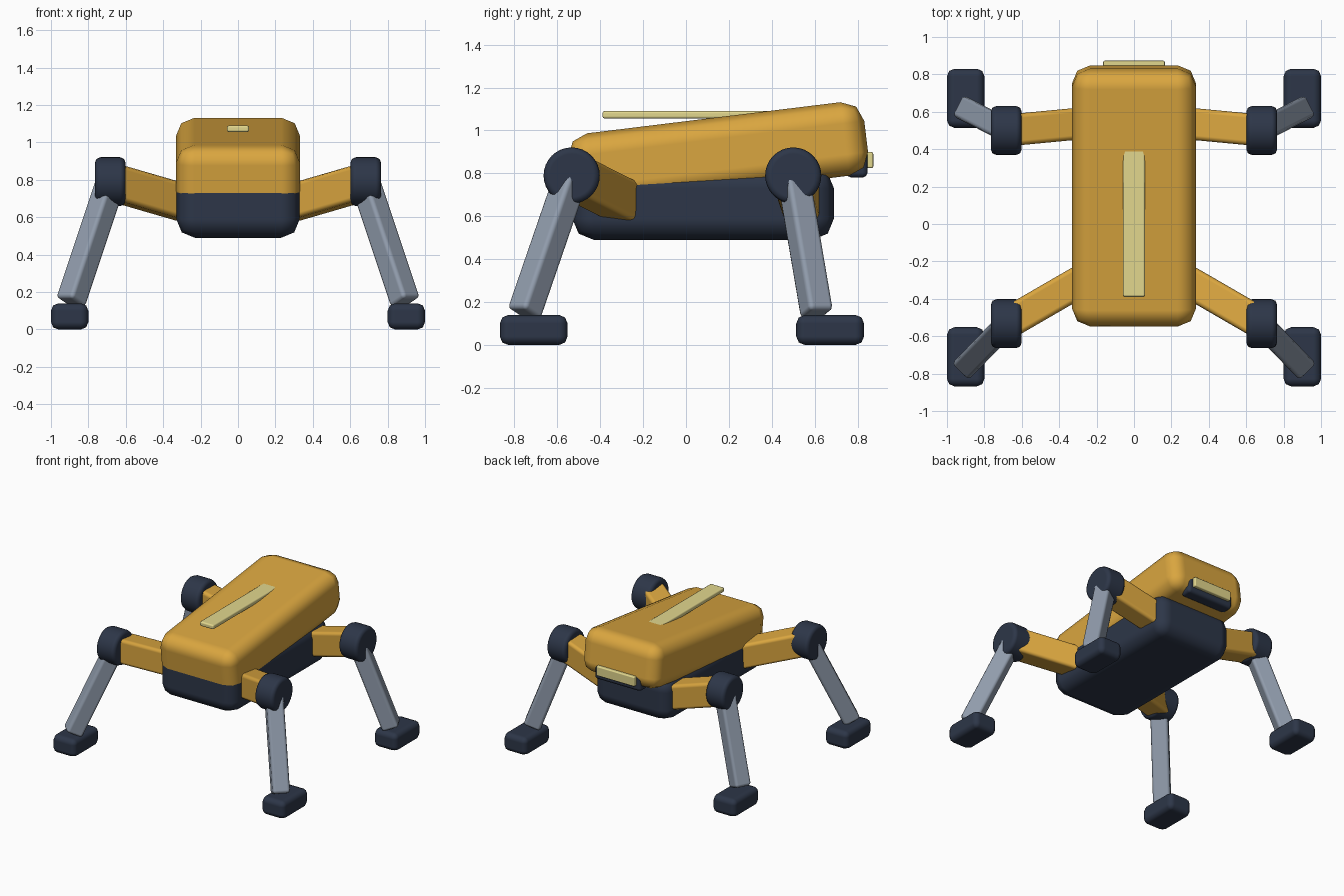
import bpy
import bmesh
import math
from mathutils import Matrix, Vector

cube = bpy.data.objects.get("Cube")
if cube:
    bpy.data.objects.remove(cube, do_unlink=True)


def make_material(name, rgb):
    mat = bpy.data.materials.new(name)
    mat.use_nodes = True
    mat.diffuse_color = (*rgb, 1)
    bsdf = next(n for n in mat.node_tree.nodes if n.type == 'BSDF_PRINCIPLED')
    bsdf.inputs["Base Color"].default_value = (*rgb, 1)
    return mat


YELLOW = make_material("warm yellow", (0.70, 0.38, 0.05))
NAVY = make_material("dark navy", (0.026, 0.037, 0.065))
STEEL = make_material("blue grey", (0.28, 0.33, 0.41))
LAMP = make_material("pale lamp", (0.76, 0.68, 0.27))


def finish(name, bm, matrix, mat, bevel):
    """Turn a bmesh into a smooth object with rounded edges."""
    mesh = bpy.data.meshes.new(name)
    bm.to_mesh(mesh)
    bm.free()
    mesh.shade_smooth()
    mesh.materials.append(mat)
    obj = bpy.data.objects.new(name, mesh)
    obj.matrix_world = matrix
    bpy.context.collection.objects.link(obj)
    mod = obj.modifiers.new("rounded edges", 'BEVEL')
    mod.width = bevel
    mod.segments = 2
    mod.limit_method = 'ANGLE'
    mod.harden_normals = True
    return obj


def box(name, size, matrix, mat, bevel):
    bm = bmesh.new()
    bmesh.ops.create_cube(bm, size=1)
    bmesh.ops.scale(bm, vec=size, verts=bm.verts)
    return finish(name, bm, matrix, mat, bevel)


def block(name, size, centre, mat, bevel, tilt=0):
    matrix = Matrix.Translation(centre) @ Matrix.Rotation(tilt, 4, 'X')
    return box(name, size, matrix, mat, bevel)


def beam(name, start, end, width, height, mat, bevel):
    """Box running between two points, kept upright."""
    start, end = Vector(start), Vector(end)
    turn = (end - start).to_track_quat('Z', 'Y').to_matrix().to_4x4()
    matrix = Matrix.Translation((start + end) / 2) @ turn
    return box(name, (width, height, (end - start).length), matrix, mat, bevel)


def disc(name, radius, depth, centre, mat, bevel):
    """Cylinder lying along x."""
    bm = bmesh.new()
    bmesh.ops.create_cone(bm, cap_ends=True, segments=32, radius1=radius,
                          radius2=radius, depth=depth)
    matrix = Matrix.Translation(centre) @ Matrix.Rotation(math.pi / 2, 4, 'Y')
    return finish(name, bm, matrix, mat, bevel)


# Body: level belly with a tilted shell sunk into it
block("belly", (0.66, 1.22, 0.34), (0, 0.08, 0.66), NAVY, 0.1)
block("back_shell", (0.665, 1.39, 0.345), (0, 0.15, 0.888), YELLOW, 0.1,
      tilt=math.radians(7))

# Lamps on the top and the rear
block("top_light_bar", (0.12, 0.79, 0.036), (0, 0.005, 1.073), LAMP, 0.012)
block("rear_lamp_housing", (0.40, 0.10, 0.13), (0, 0.797, 0.845), NAVY, 0.025)
block("rear_lamp", (0.33, 0.05, 0.075), (0, 0.848, 0.862), LAMP, 0.008)

# Legs: hip y, shoulder y, ankle y, foot y for each end, mirrored across x
LEGS = {
    "front": (-0.533, -0.29, -0.755, -0.71),
    "rear": (0.50, 0.54, 0.61, 0.672),
}
for end, (hip_y, shoulder_y, ankle_y, foot_y) in LEGS.items():
    for side, s in (("left", 1), ("right", -1)):
        tag = f"{end}_{side}"
        hip = (s * 0.68, hip_y, 0.79)
        beam(f"{tag}_upper_arm", (s * 0.26, shoulder_y, 0.668), hip,
             0.17, 0.19, YELLOW, 0.025)
        disc(f"{tag}_joint", 0.131, 0.165, (s * 0.683, hip_y, 0.79), NAVY, 0.03)
        beam(f"{tag}_shin", hip, (s * 0.895, ankle_y, 0.145),
             0.125, 0.125, STEEL, 0.022)
        block(f"{tag}_foot", (0.2, 0.316, 0.14), (s * 0.9, foot_y, 0.07),
              NAVY, 0.04)
